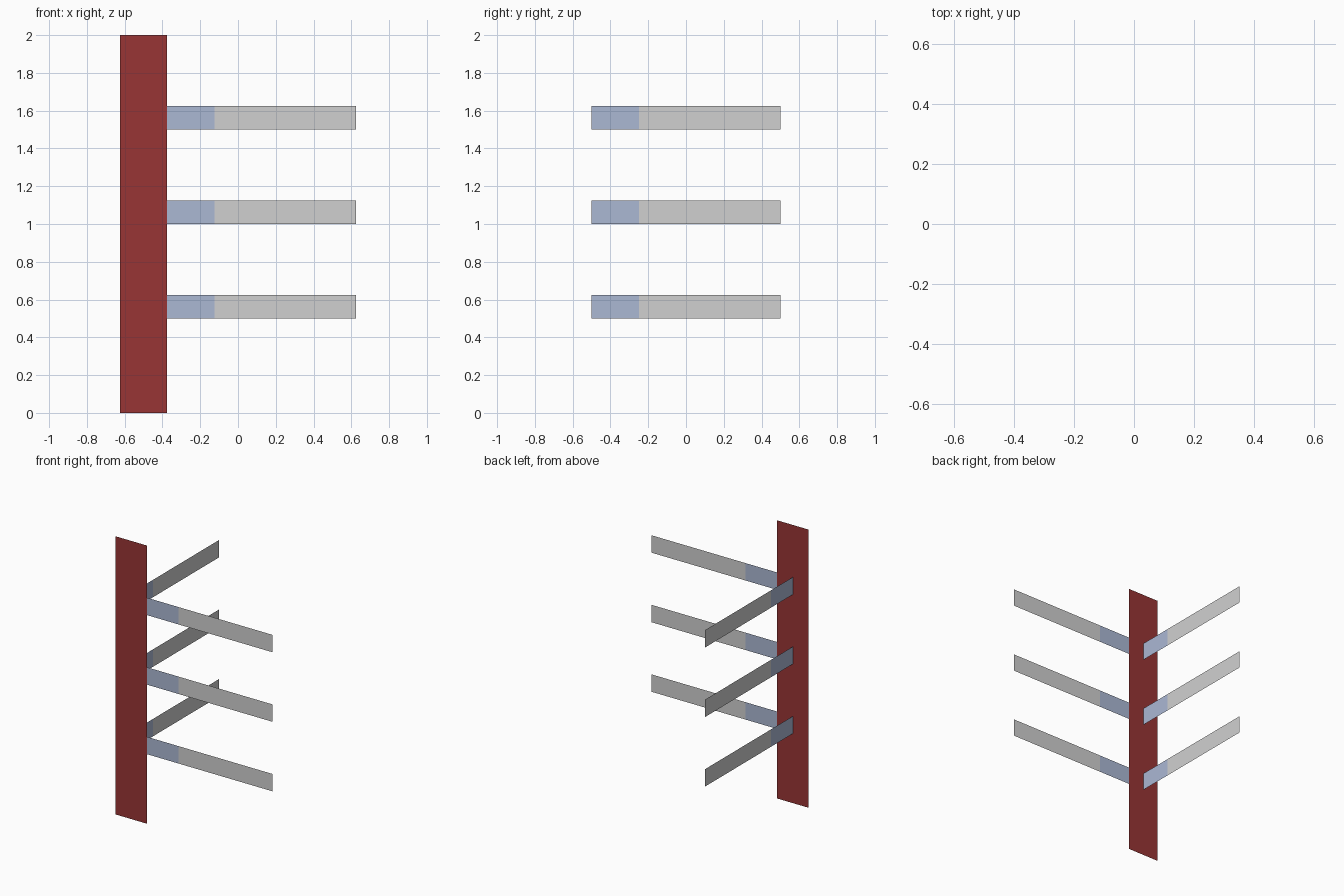
import bpy
from mathutils import Vector

if "Cube" in bpy.data.objects:
    bpy.data.objects.remove(bpy.data.objects["Cube"])


def material(name, rgb):
    m = bpy.data.materials.new(name)
    lin = [((c / 255 + 0.055) / 1.055) ** 2.4 for c in rgb]
    m.diffuse_color = (*lin, 1.0)
    m.use_nodes = True
    m.node_tree.nodes["Principled BSDF"].inputs["Base Color"].default_value = m.diffuse_color
    return m


RED = material("dark red", (152, 53, 53))
BLUE = material("pale blue", (171, 184, 212))
GREY = material("light grey", (208, 208, 208))


def strip(name, start, direction, stops, height, mats):
    """Flat upright strip, cut at the stops, one material per section."""
    start, direction = Vector(start), Vector(direction)
    up = Vector((0, 0, height))
    verts, faces = [], []
    for s in stops:
        p = start + direction * s
        verts += [p, p + up]
    for i in range(len(stops) - 1):
        a = 2 * i
        faces.append((a, a + 2, a + 3, a + 1))
    mesh = bpy.data.meshes.new(name)
    mesh.from_pydata(verts, [], faces)
    for i, m in enumerate(mats):
        mesh.materials.append(m)
        mesh.polygons[i].material_index = i
    obj = bpy.data.objects.new(name, mesh)
    bpy.context.collection.objects.link(obj)
    return obj


# Upright post, a flat panel in the front plane
strip("post", (-0.625, -0.5, 0), (1, 0, 0), (0, 0.25), 2.0, [RED])

# Three levels of rails: one sideways, one running back from the post middle
for level, z in enumerate((0.5, 1.0, 1.5), 1):
    strip(f"side_rail_{level}", (-0.375, -0.5, z), (1, 0, 0),
          (0, 0.25, 1.0), 0.125, [BLUE, GREY])
    strip(f"back_rail_{level}", (-0.5, -0.5, z), (0, 1, 0),
          (0, 0.25, 1.0), 0.125, [BLUE, GREY])
